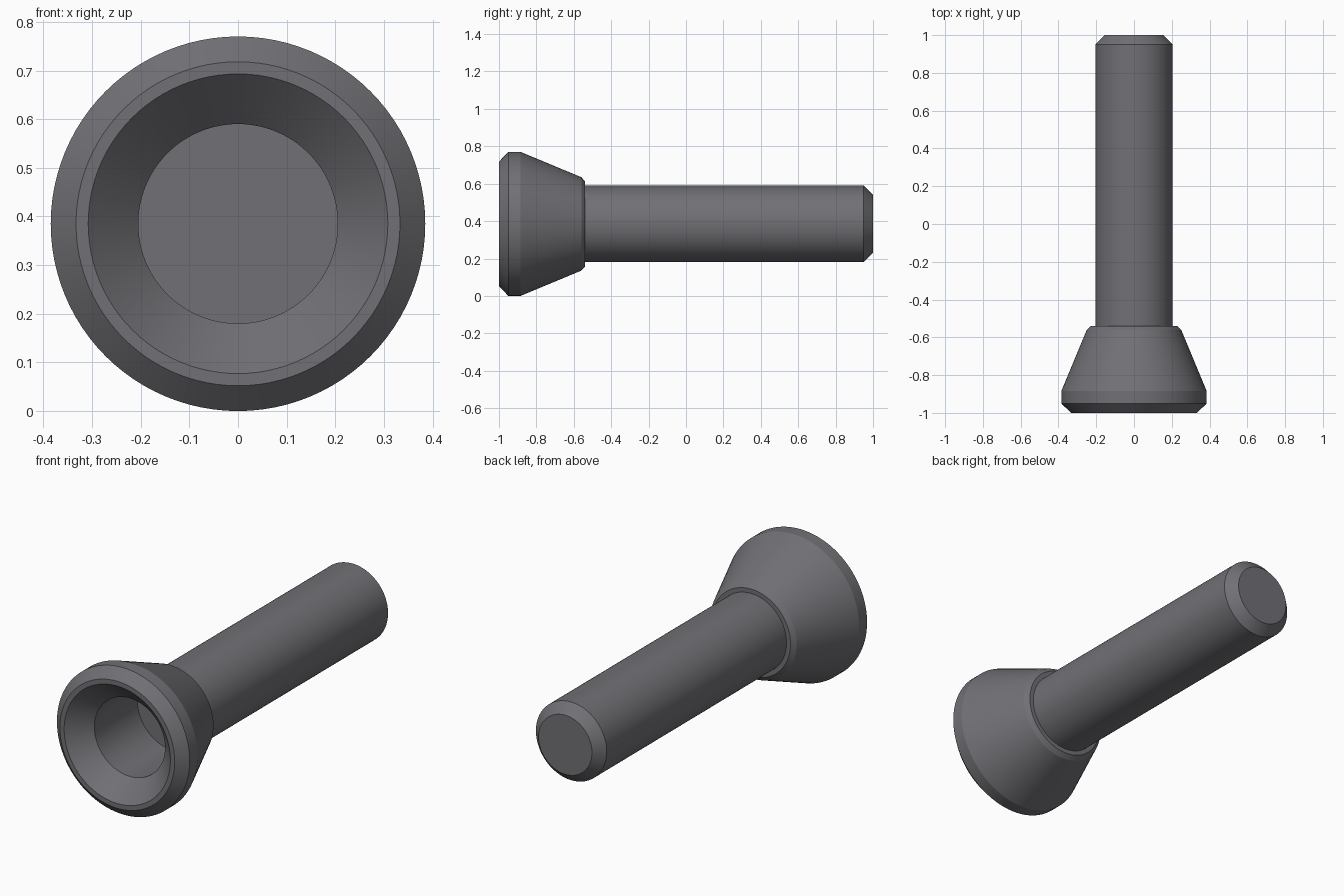
import bpy
import bmesh
import math
from mathutils import Matrix, Vector

cube = bpy.data.objects.get("Cube")
if cube:
    bpy.data.objects.remove(cube, do_unlink=True)

AXIS_Z = 0.385      # height of the common axis
BORE = 0.205        # shaft radius, also the bore of the head
HEAD_BACK = -0.54   # where the head ends and the shaft starts
SIDES = 96

metal = bpy.data.materials.new("dark_grey_metal")
metal.use_nodes = True
GREY = (0.165, 0.163, 0.178, 1)
metal.diffuse_color = GREY
metal.node_tree.nodes["Principled BSDF"].inputs["Base Color"].default_value = GREY


def revolve(name, profile, closed):
    """Spin (radius, y) points around the lengthwise axis."""
    bm = bmesh.new()
    verts = [bm.verts.new((r, y, 0)) for r, y in profile]
    edges = [bm.edges.new(pair) for pair in zip(verts, verts[1:])]
    if closed:
        edges.append(bm.edges.new((verts[-1], verts[0])))
    bmesh.ops.spin(bm, geom=verts + edges, cent=(0, 0, 0), axis=(0, 1, 0),
                   angle=math.tau, steps=SIDES, use_duplicate=False)
    bmesh.ops.remove_doubles(bm, verts=bm.verts, dist=0.0001)
    bmesh.ops.holes_fill(bm, edges=[e for e in bm.edges if e.is_boundary], sides=0)
    bmesh.ops.recalc_face_normals(bm, faces=bm.faces)
    bmesh.ops.transform(bm, matrix=Matrix.Translation(Vector((0, 0, AXIS_Z))), verts=bm.verts)
    mesh = bpy.data.meshes.new(name)
    bm.to_mesh(mesh)
    bm.free()
    mesh.materials.append(metal)
    obj = bpy.data.objects.new(name, mesh)
    bpy.context.collection.objects.link(obj)
    bpy.ops.object.select_all(action="DESELECT")
    obj.select_set(True)
    bpy.context.view_layer.objects.active = obj
    bpy.ops.object.shade_smooth_by_angle(angle=math.radians(20))
    return obj


# Flared head: bevelled rim, tapered body, countersunk bore
revolve("flared_head", [
    (0.308, -1.0), (0.333, -1.0), (0.385, -0.95), (0.385, -0.885),
    (0.25, -0.56), (0.228, HEAD_BACK), (BORE, HEAD_BACK), (BORE, -0.897),
], closed=True)

# Solid shaft with a chamfered tail; its front cap closes the bore
revolve("shaft", [(BORE, HEAD_BACK), (BORE, 0.95), (0.155, 1.0)], closed=False)
